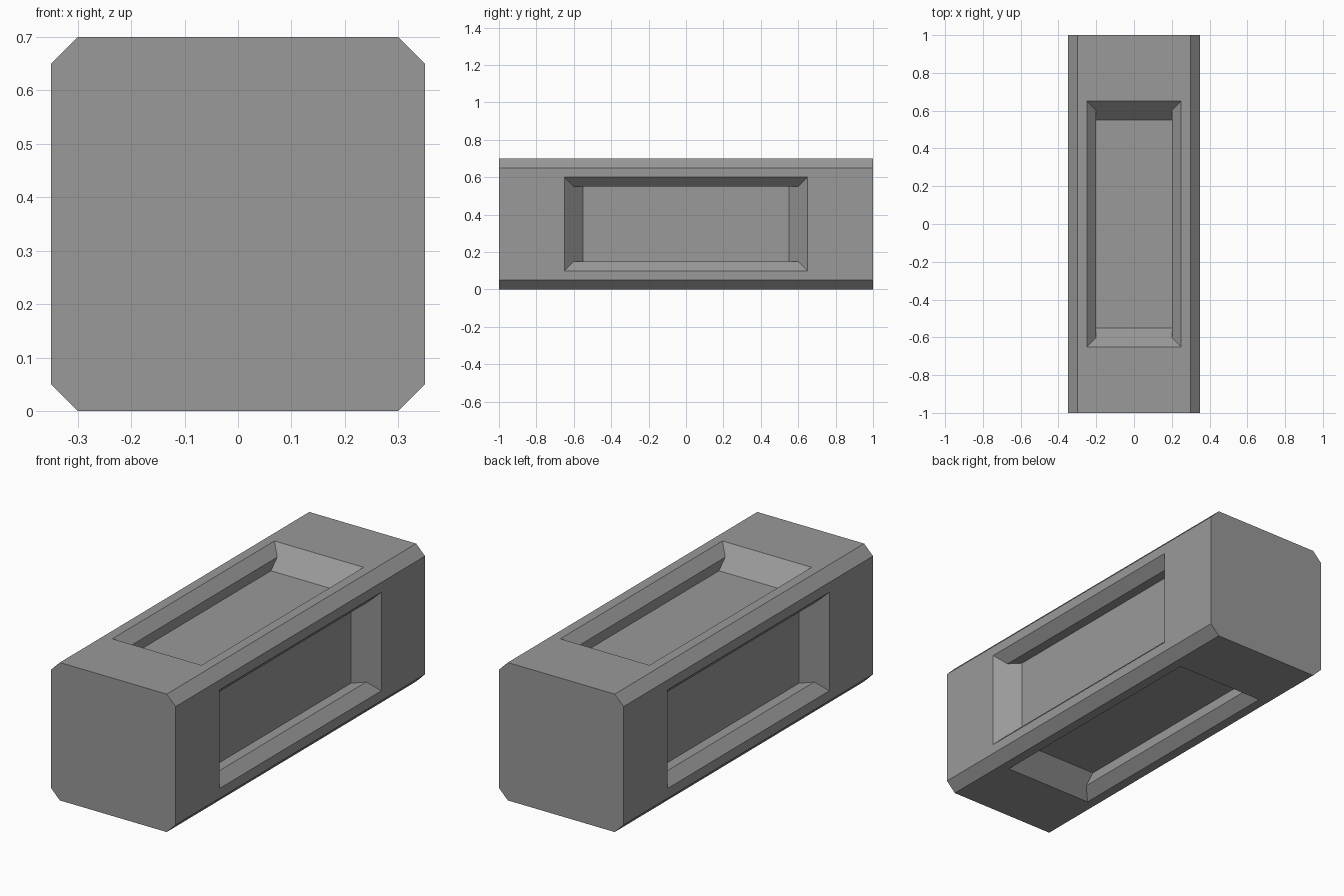
import bpy, bmesh
from math import pi
from mathutils import Matrix, Vector

if "Cube" in bpy.data.objects:
    bpy.data.objects.remove(bpy.data.objects["Cube"])

HALF, CHAMFER, LENGTH = 0.35, 0.05, 1.0
FLAT = HALF - CHAMFER

# Nested rectangles of one long side: half width, half length, height from axis
RINGS = [
    (FLAT, LENGTH, HALF),          # side face edge
    (0.25, 0.65, HALF),            # recess rim
    (0.20, 0.60, HALF - 0.05),     # bottom of bevelled wall
    (0.20, 0.55, HALF - 0.10),     # recess floor
]

bm = bmesh.new()


def add_face(points, matrix):
    bm.faces.new([bm.verts.new(matrix @ Vector(p)) for p in points])


def rectangle(w, l, h):
    return [(-w, -l, h), (w, -l, h), (w, l, h), (-w, l, h)]


for k in range(4):
    turn = Matrix.Translation((0, 0, HALF)) @ Matrix.Rotation(k * pi / 2, 4, 'Y')
    loops = [rectangle(*r) for r in RINGS]
    # Side face and recess walls
    for a, b in zip(loops, loops[1:]):
        for i in range(4):
            j = (i + 1) % 4
            add_face([a[i], a[j], b[j], b[i]], turn)
    # Recess floor
    add_face(loops[-1], turn)
    # Chamfered long edge
    add_face([(FLAT, -LENGTH, HALF), (HALF, -LENGTH, FLAT),
              (HALF, LENGTH, FLAT), (FLAT, LENGTH, HALF)], turn)

# Flat octagonal ends
outline = [(-FLAT, HALF), (FLAT, HALF), (HALF, FLAT), (HALF, -FLAT),
           (FLAT, -HALF), (-FLAT, -HALF), (-HALF, -FLAT), (-HALF, FLAT)]
for y in (-LENGTH, LENGTH):
    add_face([(x, y, z) for x, z in outline], Matrix.Translation((0, 0, HALF)))

bmesh.ops.remove_doubles(bm, verts=bm.verts[:], dist=0.0005)
bmesh.ops.recalc_face_normals(bm, faces=bm.faces[:])

mesh = bpy.data.meshes.new("recessed_block")
bm.to_mesh(mesh)
bm.free()
block = bpy.data.objects.new("recessed_block", mesh)
bpy.context.collection.objects.link(block)

# Dark grey surface
grey = bpy.data.materials.new("dark_grey")
grey.diffuse_color = (0.32, 0.32, 0.32, 1)
grey.use_nodes = True
grey.node_tree.nodes["Principled BSDF"].inputs["Base Color"].default_value = grey.diffuse_color
mesh.materials.append(grey)
